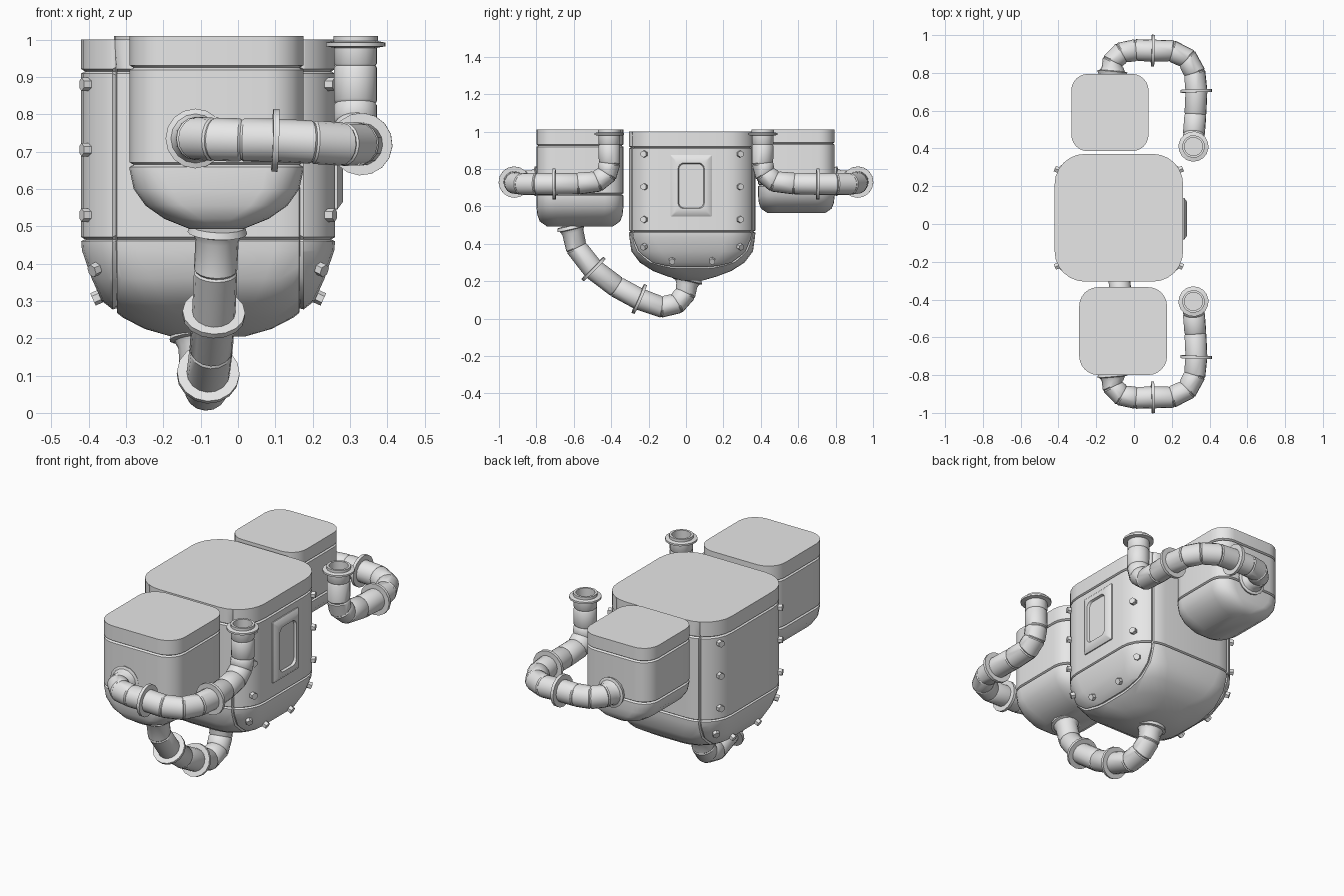
import bpy, bmesh, math
from mathutils import Vector, Matrix
from mathutils.bvhtree import BVHTree

cube = bpy.data.objects.get("Cube")
if cube:
    bpy.data.objects.remove(cube, do_unlink=True)

grey = bpy.data.materials.new("plain_grey")
grey.use_nodes = True
COLOR = (0.8, 0.8, 0.8, 1)
grey.diffuse_color = COLOR
grey.node_tree.nodes["Principled BSDF"].inputs["Base Color"].default_value = COLOR


def finish(name, bm, angle=35):
    bmesh.ops.recalc_face_normals(bm, faces=bm.faces)
    mesh = bpy.data.meshes.new(name)
    bm.to_mesh(mesh)
    bm.free()
    mesh.materials.append(grey)
    obj = bpy.data.objects.new(name, mesh)
    bpy.context.collection.objects.link(obj)
    bpy.ops.object.select_all(action='DESELECT')
    obj.select_set(True)
    bpy.context.view_layer.objects.active = obj
    bpy.ops.object.shade_smooth_by_angle(angle=math.radians(angle))
    return obj


def rounded_rect(hx, hy, r, steps=7):
    """Outline of a rectangle with rounded corners."""
    r = min(r, hx * 0.9, hy * 0.9)
    pts = []
    for k, (sx, sy) in enumerate([(1, 1), (-1, 1), (-1, -1), (1, -1)]):
        for i in range(steps):
            a = math.pi / 2 * (k + i / (steps - 1))
            pts.append((sx * (hx - r) + r * math.cos(a), sy * (hy - r) + r * math.sin(a)))
    return pts


def skin(bm, loops, cap_start=True, cap_end=True):
    """Join successive closed loops of points with quads."""
    rows = [[bm.verts.new(p) for p in loop] for loop in loops]
    n = len(rows[0])
    for a, b in zip(rows, rows[1:]):
        for i in range(n):
            j = (i + 1) % n
            bm.faces.new((a[i], a[j], b[j], b[i]))
    if cap_start:
        bm.faces.new(rows[0])
    if cap_end:
        bm.faces.new(rows[-1])


def groove(bm, co, no, top, width=0.006, depth=0.01):
    """Cut a narrow V groove where a plane meets the surface."""
    co, no = Vector(co), Vector(no)
    for d in (-width, 0, width):
        geom = bm.verts[:] + bm.edges[:] + bm.faces[:]
        bmesh.ops.bisect_plane(bm, geom=geom, dist=1e-5, plane_co=co + no * d, plane_no=no)
    bm.normal_update()
    moves = [(v, v.normal.copy()) for v in bm.verts
             if abs((v.co - co).dot(no)) < 1e-4 and v.co.z < top - 0.001]
    for v, normal in moves:
        v.co -= normal * depth


def tank_mesh(cx, cy, sections, r, seams, slots=()):
    bm = bmesh.new()
    skin(bm, [[(cx + x, cy + y, z) for x, y in rounded_rect(hx, hy, r)]
              for z, hx, hy in sections])
    bmesh.ops.recalc_face_normals(bm, faces=bm.faces)
    top = sections[0][0]
    for z in seams:
        groove(bm, (cx, cy, z), (0, 0, 1), top)
    for x in slots:
        groove(bm, (cx + x, cy, 0), (1, 0, 0), top)
    return bm


# Main tank with dished bottom
CX, CY = -0.08, 0.033
main = tank_mesh(CX, CY, [
    (1.0, .34, .338), (.46, .34, .338), (.435, .338, .336), (.36, .312, .325), (.30, .285, .28),
    (.255, .228, .21), (.225, .17, .13), (.205, .1, .06)], 0.16, (.915, .465), (-.25, .25))
tree = BVHTree.FromBMesh(main)
finish("main_tank", main)

# Hex bolts on both side faces
bolts = bmesh.new()
spots = [(s, z) for s in (-.253, .253) for z in (.88, .705, .53, .387)] + [(-.107, .312), (.107, .312)]
for side in (-1, 1):
    for y, z in spots:
        hit, normal, _, _ = tree.ray_cast(Vector((CX + side, CY + y, z)), Vector((-side, 0, 0)))
        if hit is None:
            continue
        turn = normal.to_track_quat('Z', 'Y').to_matrix().to_4x4()
        bmesh.ops.create_cone(bolts, cap_ends=True, segments=6, radius1=.018, radius2=.018,
                              depth=.04, matrix=Matrix.Translation(hit) @ turn)
finish("bolts", bolts)

# Raised hatch with rounded recessed window
hatch = bmesh.new()
skin(hatch, [[(x, CY - .005 + a, .71 + b) for a, b in rounded_rect(w, h, r)]
             for x, w, h, r in [(.25, .11, .165, .006), (.266, .11, .165, .006),
                                (.281, .09, .145, .006), (.281, .07, .122, .03),
                                (.268, .066, .118, .03)]])
finish("side_hatch", hatch)

# Small tanks at front and back
SMALL = [(1.01, .2325, .2325), (.65, .2325, .2325), (.60, .222, .2325), (.555, .19, .228),
         (.52, .14, .215), (.492, .07, .175)]


def small_tank(name, cx, cy, s, sz):
    drop = lambda z: 1.01 - (1.01 - z) * sz
    bm = tank_mesh(cx, cy, [(drop(z), hx * s, hy * s) for z, hx, hy in SMALL],
                   0.1 * s, (drop(.925), drop(.665)))
    finish(name, bm)


small_tank("front_tank", -.0575, -.567, 1, 1)
small_tank("back_tank", -.1275, .59, .88, .86)

# Pipes: seams at each joint, collars at chosen joints, profiles at the ends
R, COLLAR = 0.058, 0.084
SEAM = [(-.006, R), (0, R * .93), (.006, R)]
RING = [(-.008, R), (-.008, COLLAR), (.008, COLLAR), (.008, R)]
FLANGE = [(-.01, COLLAR - .01), (.008, COLLAR - .004), (.012, R + .008), (.03, R)]
FOOT = [(-o, r) for o, r in reversed(FLANGE)]
MOUTH = [(-.086, R), (-.08, R * .93), (-.074, R), (-.032, R), (-.028, .08), (-.018, .08),
         (-.014, R + .002), (0, R + .002), (0, R - .01), (-.17, R - .01)]


def pipe(name, points, collars, end, sides=16):
    pts = [Vector(p) for p in points]
    dirs = [(b - a).normalized() for a, b in zip(pts, pts[1:])]
    last = len(pts) - 1
    loops, old = [], dirs[0]
    side = old.orthogonal().normalized()
    for i, p in enumerate(pts):
        t = (dirs[max(i - 1, 0)] + dirs[min(i, last - 1)]).normalized()
        side = old.rotation_difference(t) @ side
        up, old = t.cross(side), t
        profile = FLANGE if i == 0 else end if i == last else RING if i in collars else SEAM
        for off, r in profile:
            loops.append([p + t * off + (side * math.cos(a) + up * math.sin(a)) * r
                          for a in (math.tau * k / sides for k in range(sides))])
    bm = bmesh.new()
    skin(bm, loops)
    finish(name, bm)


HOOK = [(-.115, .80, .735), (-.11, .86, .735), (-.065, .905, .733), (.01, .92, .731),
        (.1, .918, .73), (.2, .915, .725), (.28, .875, .72), (.32, .80, .72), (.33, .705, .72),
        (.325, .58, .722), (.317, .475, .735), (.315, .425, .775), (.315, .41, .83),
        (.315, .41, 1.01)]
for name, s in (("front_pipe", -1), ("back_pipe", 1)):
    pipe(name, [(x, y * s, z) for x, y, z in HOOK], (4, 8), MOUTH)

pipe("lower_pipe", [(-.055, -.612, .49), (-.06, -.585, .38), (-.065, -.495, .265),
                    (-.072, -.37, .17), (-.08, -.25, .105), (-.085, -.13, .064),
                    (-.09, -.05, .083), (-.1, -.005, .135), (-.105, .01, .207)],
     (2, 4), FOOT)
